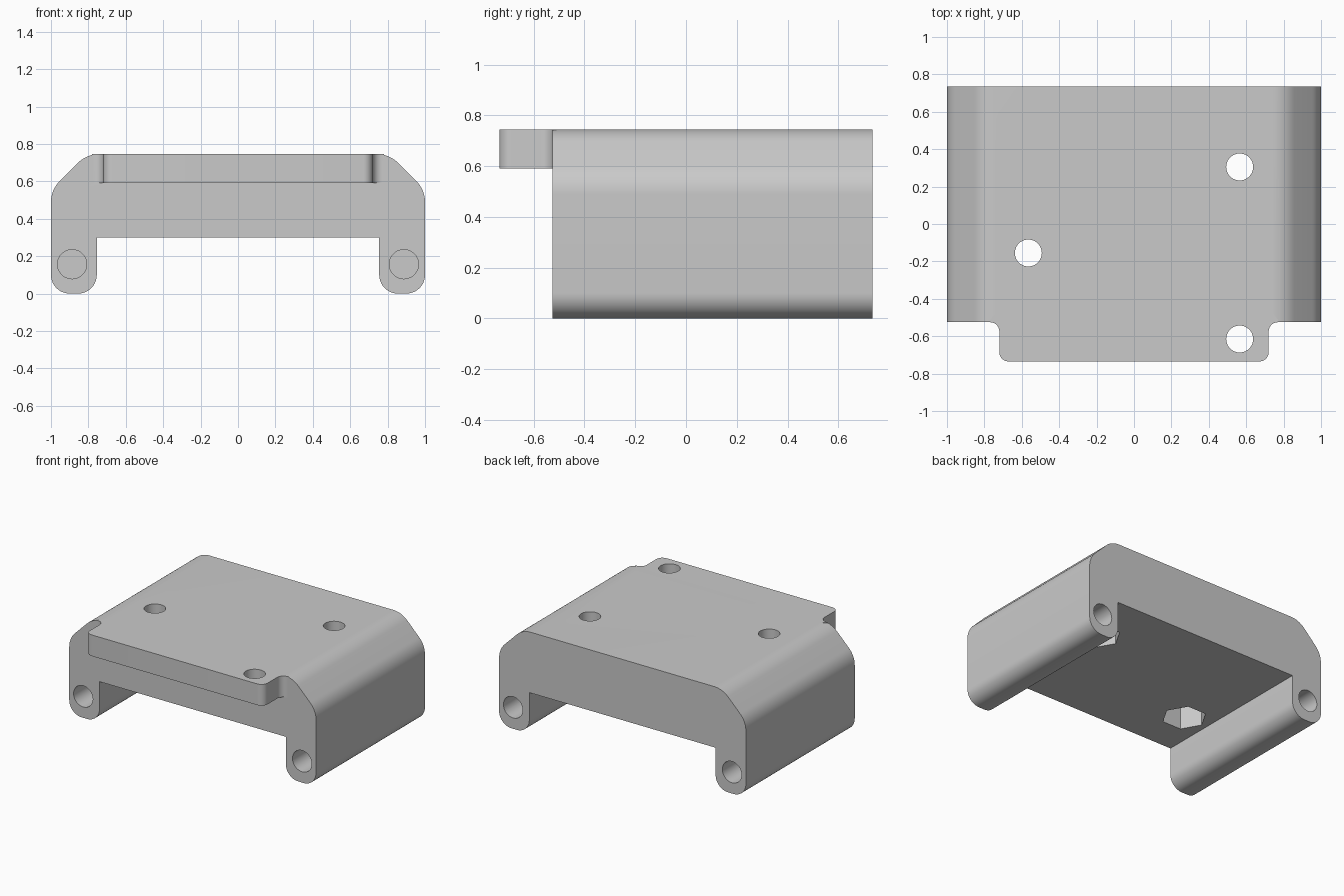
import bpy, bmesh, math
from mathutils import Vector

cube = bpy.data.objects.get("Cube")
if cube:
    bpy.data.objects.remove(cube, do_unlink=True)

grey = bpy.data.materials.new("plain grey")
grey.use_nodes = True
COLOUR = (0.59, 0.59, 0.59, 1)
grey.diffuse_color = COLOUR
grey.node_tree.nodes["Principled BSDF"].inputs["Base Color"].default_value = COLOUR


def rounded(corners, steps=10):
    """Outline from (u, v, radius) corners, each rounded by a true arc."""
    out = []
    for i, (u, v, r) in enumerate(corners):
        p = Vector((u, v, 0))
        if r == 0:
            out.append(p)
            continue
        a = (Vector((*corners[i - 1][:2], 0)) - p).normalized()
        b = (Vector((*corners[(i + 1) % len(corners)][:2], 0)) - p).normalized()
        half = a.angle(b) / 2
        centre = p + (a + b).normalized() * r / math.sin(half)
        start = (p + a * r / math.tan(half) - centre).normalized()
        end = (p + b * r / math.tan(half) - centre).normalized()
        out += [centre + start.slerp(end, k / steps) * r for k in range(steps + 1)]
    return out


def mirrored(half):
    """Close a right-hand half outline with its mirror image."""
    return half + [(-u, v, r) for u, v, r in reversed(half)]


def circle(u, v, r, sides):
    return [Vector((u + r * math.cos(k * math.tau / sides),
                    v + r * math.sin(k * math.tau / sides), 0)) for k in range(sides)]


def prism(name, outline, low, high, along):
    """Extrude an outline along y (outline in x, z) or z (outline in x, y)."""
    def place(p, d):
        return (p.x, d, p.y) if along == "y" else (p.x, p.y, d)
    bm = bmesh.new()
    bottom = [bm.verts.new(place(p, low)) for p in outline]
    top = [bm.verts.new(place(p, high)) for p in outline]
    bm.faces.new(bottom)
    bm.faces.new(top)
    n = len(outline)
    for i in range(n):
        j = (i + 1) % n
        bm.faces.new((bottom[i], bottom[j], top[j], top[i]))
    bmesh.ops.recalc_face_normals(bm, faces=bm.faces)
    mesh = bpy.data.meshes.new(name)
    bm.to_mesh(mesh)
    bm.free()
    mesh.materials.append(grey)
    obj = bpy.data.objects.new(name, mesh)
    bpy.context.collection.objects.link(obj)
    return obj


def combine(target, tool, operation):
    mod = target.modifiers.new(tool.name, "BOOLEAN")
    mod.operation, mod.solver, mod.object = operation, "EXACT", tool
    bpy.context.view_layer.objects.active = target
    bpy.ops.object.modifier_apply(modifier=mod.name)
    bpy.data.objects.remove(tool, do_unlink=True)


FRONT, BACK, TOP, SHELF = -0.525, 0.735, 0.745, 0.59

# Bridge-shaped body with chamfered shoulders and rounded feet
profile = mirrored([(0.755, 0.3, 0), (0.755, 0, 0.1), (1, 0, 0.1),
                    (1, 0.555, 0.16), (0.81, TOP, 0.16)])
body = prism("bracket_body", rounded(profile), FRONT, BACK, "y")

# Front tab with rounded corners and filleted root
tab_outline = mirrored([(0.72, -0.45, 0), (0.78, FRONT, 0),
                        (0.72, FRONT, 0.05), (0.72, -BACK, 0.05)])
combine(body, prism("front_tab", rounded(tab_outline), SHELF, TOP, "z"), "UNION")

# Vertical screw holes, with hexagonal nut pockets under the body
for x, y in ((0.565, 0.305), (-0.565, -0.155), (0.565, -0.615)):
    combine(body, prism("screw_hole", circle(x, y, 0.072, 40), 0.2, 0.85, "z"), "DIFFERENCE")
    if y > FRONT:
        combine(body, prism("nut_pocket", circle(x, y, 0.15, 6), 0.2, SHELF, "z"), "DIFFERENCE")

# Blind holes in both ends of each leg
for x in (-0.887, 0.887):
    for low, high in ((FRONT - 0.1, FRONT + 0.4), (BACK - 0.4, BACK + 0.1)):
        combine(body, prism("leg_hole", circle(x, 0.157, 0.078, 40), low, high, "y"), "DIFFERENCE")

bpy.ops.object.select_all(action="DESELECT")
body.select_set(True)
bpy.context.view_layer.objects.active = body
bpy.ops.object.shade_smooth_by_angle(angle=math.radians(30))
